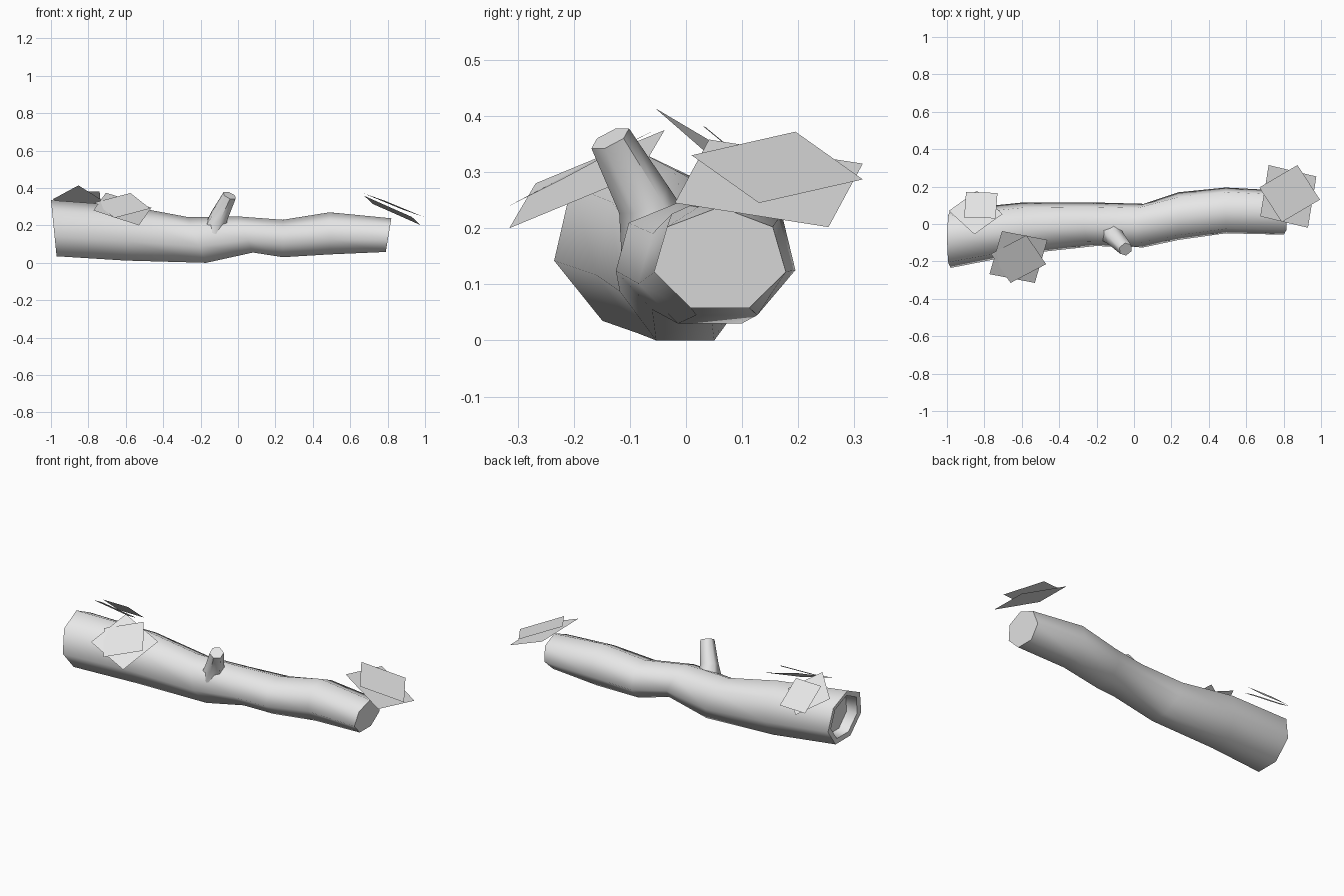
import bpy, bmesh, math
from mathutils import Vector

cube = bpy.data.objects.get("Cube")
if cube:
    bpy.data.objects.remove(cube, do_unlink=True)

GREY = (0.8, 0.8, 0.8, 1.0)
grey = bpy.data.materials.new("plain grey")
grey.use_nodes = True
grey.diffuse_color = GREY
grey.node_tree.nodes["Principled BSDF"].inputs["Base Color"].default_value = GREY


def finish(bm, name, smooth=True):
    mesh = bpy.data.meshes.new(name)
    bm.to_mesh(mesh)
    bm.free()
    mesh.materials.append(grey)
    obj = bpy.data.objects.new(name, mesh)
    bpy.context.collection.objects.link(obj)
    if smooth:
        bpy.ops.object.select_all(action="DESELECT")
        obj.select_set(True)
        bpy.context.view_layer.objects.active = obj
        bpy.ops.object.shade_smooth_by_angle(angle=math.radians(60))
    return obj


def loft(bm, rings):
    """Bridge rings of points and cap both ends."""
    loops = [[bm.verts.new(p) for p in ring] for ring in rings]
    for a, b in zip(loops, loops[1:]):
        for i in range(len(a)):
            j = (i + 1) % len(a)
            bm.faces.new((a[i], a[j], b[j], b[i]))
    bm.faces.new(loops[0])
    bm.faces.new(loops[-1])
    bmesh.ops.recalc_face_normals(bm, faces=bm.faces)


def log_ring(x_top, x_bottom, y0, y1, z0, z1, sides=7):
    """Leaning seven-sided section with one edge flat at the bottom."""
    half = math.pi / sides
    ry = (y1 - y0) / 2 / math.cos(half / 2)
    rz = (z1 - z0) / (1 + math.cos(half))
    ring = []
    for i in range(sides):
        a = math.pi / 2 + 2 * half * i
        z = z1 - rz + rz * math.sin(a)
        t = (z - z0) / (z1 - z0)
        ring.append((x_bottom + (x_top - x_bottom) * t,
                     (y0 + y1) / 2 + ry * math.cos(a), z))
    return ring


# Log: hollow at the thick end, closed at the thin end
sections = [
    (-0.93, -0.91, -0.19, 0.035, 0.07, 0.295),
    (-0.995, -0.97, -0.20, 0.045, 0.065, 0.305),
    (-1.0, -0.97, -0.235, 0.075, 0.035, 0.335),
    (-0.59, -0.6, -0.16, 0.115, 0.012, 0.305),
    (-0.27, -0.17, -0.118, 0.115, 0.0, 0.245),
    (0.0, 0.08, -0.125, 0.108, 0.055, 0.248),
    (0.24, 0.24, -0.085, 0.17, 0.03, 0.23),
    (0.49, 0.49, -0.05, 0.195, 0.045, 0.27),
    (0.82, 0.79, -0.057, 0.178, 0.058, 0.238),
]
bm = bmesh.new()
loft(bm, [log_ring(*s) for s in sections])
finish(bm, "log")


# Broken branch stub
def stub_ring(centre, radius, axis, sides=6):
    turn = Vector(axis).to_track_quat("Z", "Y")
    return [Vector(centre) + turn @ Vector((radius * math.cos(a), radius * math.sin(a), 0))
            for a in (math.tau * i / sides for i in range(sides))]


bm = bmesh.new()
loft(bm, [
    stub_ring((-0.12, -0.05, 0.18), 0.07, (0.2, -0.4, 1)),
    stub_ring((-0.10, -0.075, 0.25), 0.05, (0.4, -0.5, 1)),
    stub_ring((-0.045, -0.135, 0.36), 0.038, (0.4, -0.5, 1)),
])
finish(bm, "branch_stub")


# Leaf clusters: two crossed flat squares each, given by three corners
def leaf(name, a, b, c):
    a, b, c = Vector(a), Vector(b), Vector(c)
    bm = bmesh.new()
    face = bm.faces.new([bm.verts.new(p) for p in (a, b, c, a + c - b)])
    face.normal_update()
    if face.normal.z < 0:
        face.normal_flip()
    finish(bm, name, smooth=False)


leaf("end_leaf_upper", (0.79, 0.01, 0.33), (0.67, 0.195, 0.372), (0.874, 0.315, 0.287))
leaf("end_leaf_lower", (0.72, 0.315, 0.315), (0.975, 0.254, 0.202), (0.93, -0.02, 0.245))
leaf("front_leaf_upper", (-0.575, -0.06, 0.373), (-0.47, -0.215, 0.29), (-0.66, -0.315, 0.24))
leaf("front_leaf_lower", (-0.463, -0.085, 0.295), (-0.53, -0.315, 0.2), (-0.773, -0.268, 0.28))
leaf("back_leaf_upper", (-0.908, 0.035, 0.38), (-0.74, 0.03, 0.382), (-0.73, 0.166, 0.27))
leaf("back_leaf_lower", (-0.99, 0.07, 0.34), (-0.853, -0.055, 0.414), (-0.703, 0.053, 0.32))
